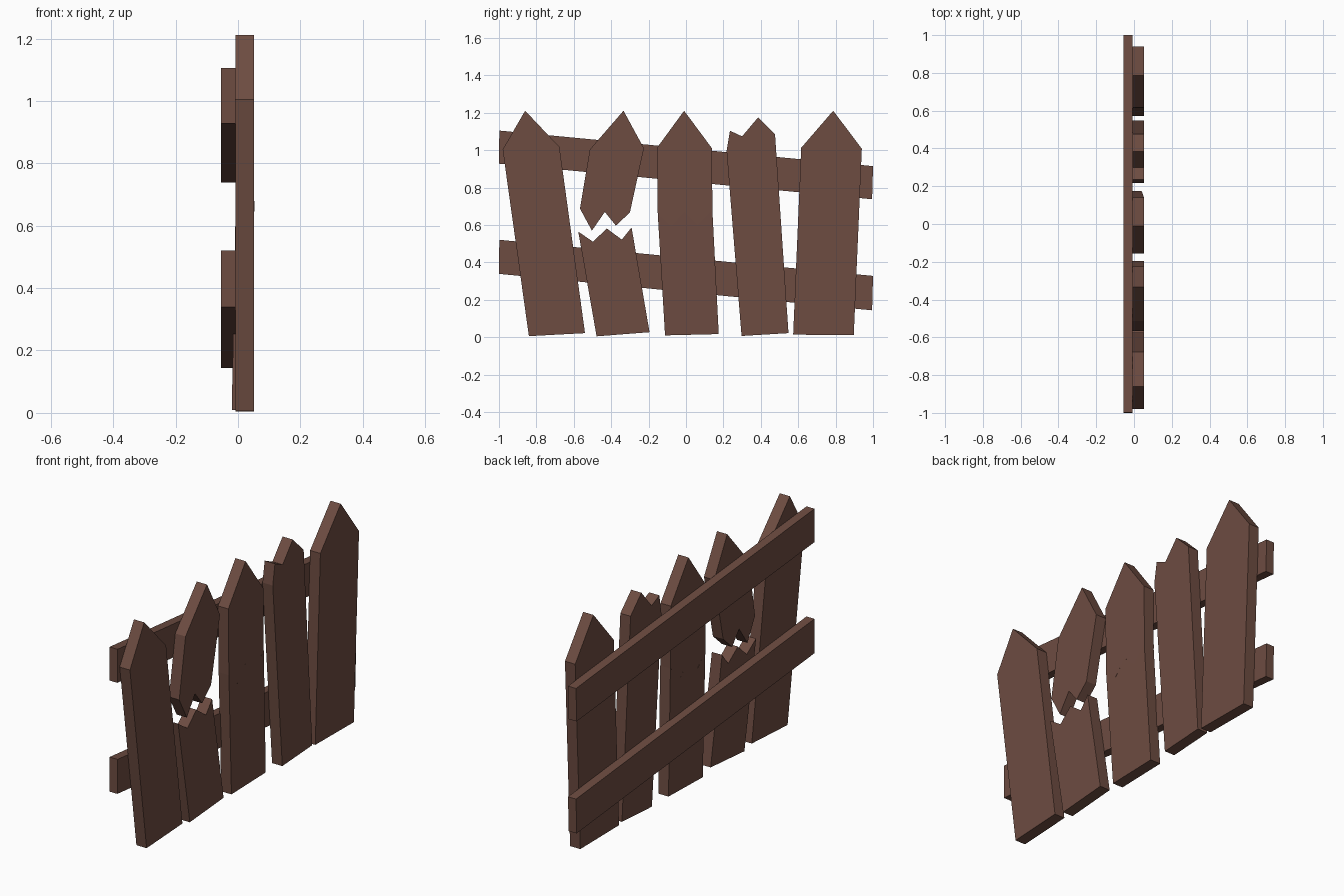
import bpy, bmesh

if "Cube" in bpy.data.objects:
    bpy.data.objects.remove(bpy.data.objects["Cube"])

wood = bpy.data.materials.new("weathered brown wood")
wood.diffuse_color = (0.153, 0.072, 0.053, 1.0)
wood.use_nodes = True
wood.node_tree.nodes["Principled BSDF"].inputs["Base Color"].default_value = wood.diffuse_color

BACK, FRONT = -0.008, 0.052      # plank thickness range in x
RAIL_BACK = -0.055


def board(name, profile, x0=BACK, x1=FRONT, hinge=None, lean=0.0):
    """Extrude a (y, z) outline along x; below the hinge height it leans back."""
    bm = bmesh.new()
    face = bm.faces.new([bm.verts.new((x0, y, z)) for y, z in profile])
    new = bmesh.ops.extrude_face_region(bm, geom=[face])["geom"]
    bmesh.ops.translate(bm, vec=(x1 - x0, 0, 0),
                        verts=[v for v in new if isinstance(v, bmesh.types.BMVert)])
    if hinge:
        for v in bm.verts:
            v.co.x -= lean * (hinge - v.co.z)
    bmesh.ops.recalc_face_normals(bm, faces=bm.faces)
    mesh = bpy.data.meshes.new(name)
    bm.to_mesh(mesh)
    bm.free()
    mesh.materials.append(wood)
    obj = bpy.data.objects.new(name, mesh)
    bpy.context.collection.objects.link(obj)
    return obj


# Sloping rails behind the planks
for name, left, right in (("upper_rail", (0.928, 1.105), (0.738, 0.915)),
                          ("lower_rail", (0.339, 0.521), (0.144, 0.328))):
    board(name, [(-1, left[0]), (0.995, right[0]), (1, right[1]), (-0.998, left[1])],
          RAIL_BACK, BACK)

# Whole pointed planks
board("plank_1", [(-0.84, 0.006), (-0.54, 0.022), (-0.677, 1.018),
                  (-0.86, 1.211), (-0.98, 1.004)])
board("plank_5", [(0.573, 0.014), (0.897, 0.011), (0.94, 1.008),
                  (0.787, 1.211), (0.616, 1.013)])

# Plank with a chipped tip
board("plank_4_chipped", [(0.297, 0.007), (0.548, 0.022), (0.476, 1.085), (0.385, 1.175),
                          (0.30, 1.074), (0.235, 1.104), (0.217, 0.995)])

# Plank snapped in two with jagged ends
board("plank_2_upper", [(-0.567, 0.688), (-0.503, 0.57), (-0.434, 0.67), (-0.375, 0.597),
                        (-0.30, 0.667), (-0.225, 1.01), (-0.334, 1.211), (-0.514, 1.004)])
board("plank_2_lower", [(-0.478, 0.005), (-0.195, 0.027), (-0.291, 0.587), (-0.343, 0.522),
                        (-0.423, 0.581), (-0.498, 0.511), (-0.576, 0.565)])

# Cracked plank: jagged break, lower half leaning back
crack = [(-0.151, 0.66), (-0.08, 0.59), (-0.01, 0.67), (0.06, 0.60), (0.141, 0.68)]
board("plank_3_upper", crack + [(0.139, 1.01), (-0.01, 1.211), (-0.155, 1.013)])
board("plank_3_lower", [(-0.112, 0.01), (0.175, 0.017)] + crack[::-1],
      hinge=0.64, lean=0.019)
